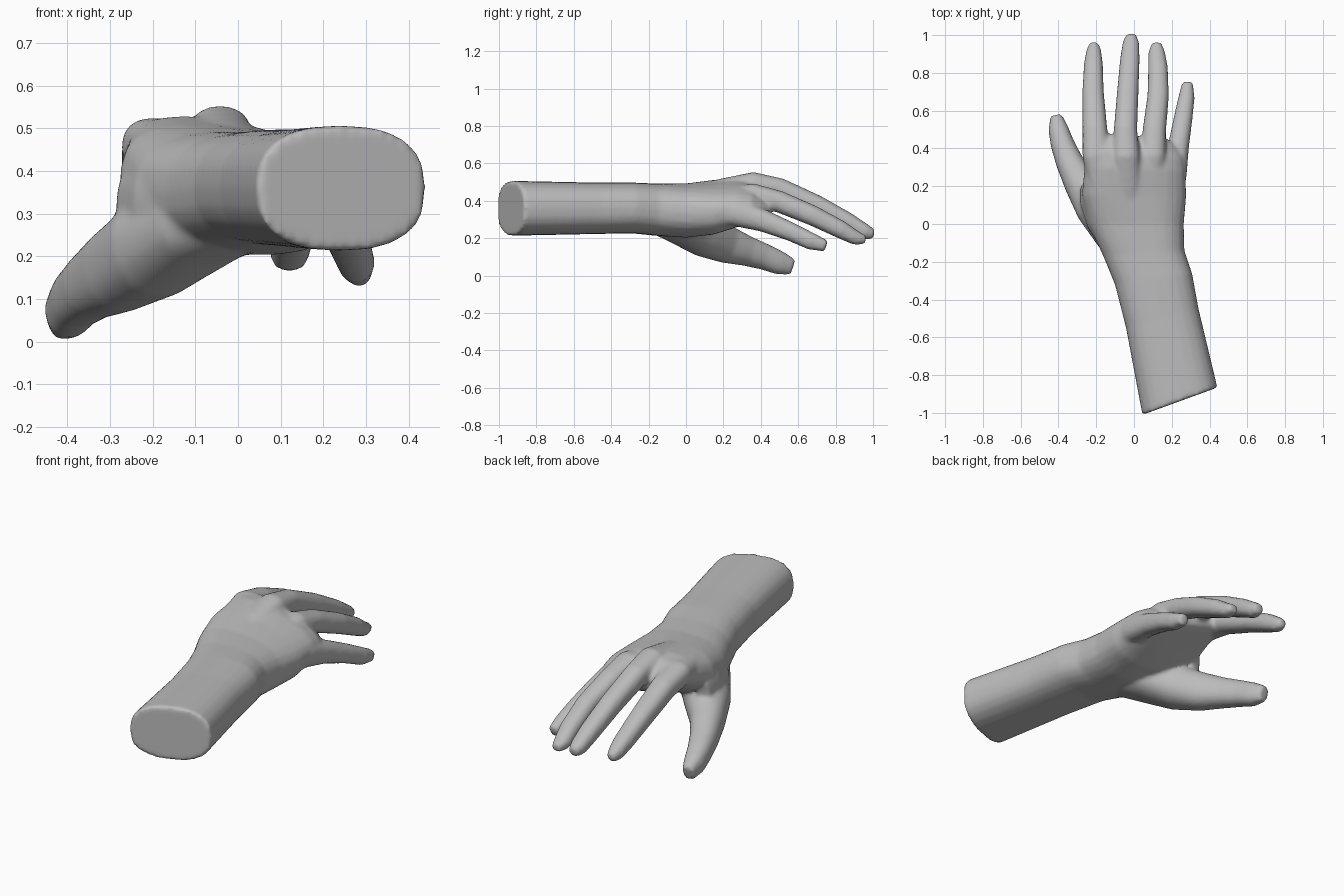
import bpy, bmesh, math
from mathutils import Matrix, Vector, Euler

grey = bpy.data.materials.new("plain_grey")
grey.diffuse_color = (0.5, 0.5, 0.5, 1)
bm = bmesh.new()


def loft(sections, power, sides=24):
    """Closed skin through rounded sections: (centre, half width, half height, rotation)."""
    rings = []
    for centre, hw, hh, rot in sections:
        ring = []
        for i in range(sides):
            a = 2 * math.pi * i / sides
            c, s = math.cos(a), math.sin(a)
            p = Vector((hw * math.copysign(abs(c) ** (2 / power), c), 0,
                        hh * math.copysign(abs(s) ** (2 / power), s)))
            ring.append(bm.verts.new(Vector(centre) + rot @ p))
        rings.append(ring)
    for r0, r1 in zip(rings, rings[1:]):
        for i in range(sides):
            j = (i + 1) % sides
            bm.faces.new((r0[i], r0[j], r1[j], r1[i]))
    bm.faces.new(rings[0][::-1])
    bm.faces.new(rings[-1])


def digit(points):
    """Finger through points (x, y, z, half width, half height) with a rounded tip."""
    sections = []
    for k, (x, y, z, hw, hh) in enumerate(points):
        a = Vector(points[max(k - 1, 0)][:3])
        b = Vector(points[min(k + 1, len(points) - 1)][:3])
        d = (b - a).normalized()
        side = d.cross(Vector((0, 0, 1))).normalized()
        rot = Matrix((side, d, side.cross(d))).transposed()
        sections.append(((x, y, z), hw, hh, rot))
    loft(sections, 2.3)


# Forearm, wrist and palm: x, y, z, half width, half height, yaw, roll
arm = [(.243, -.938, .36, .212, .147, 20, 0),
       (.15, -.50, .36, .199, .138, 14, 0),
       (.103, -.29, .362, .207, .136, 8, 0),
       (.05, -.15, .352, .217, .140, 3, 0),
       (.01, 0, .348, .254, .144, 0, 3),
       (.00, .15, .366, .279, .136, 0, 9),
       (.005, .29, .396, .272, .113, -2, 13),
       (.005, .37, .405, .264, .090, -5, 14),
       (.00, .43, .400, .235, .060, -7, 14),
       (.00, .465, .392, .185, .030, -4, 14)]
loft([((x, y, z), w, h, Euler((0, math.radians(roll), math.radians(yaw))).to_matrix())
      for x, y, z, w, h, yaw, roll in arm], 2.5)

# Index finger
digit([(-.13, .05, .41, .05, .06), (-.18, .22, .445, .065, .066), (-.20, .36, .46, .073, .066),
       (-.207, .50, .43, .066, .06), (-.217, .70, .35, .057, .055), (-.215, .85, .275, .05, .048),
       (-.213, .92, .235, .039, .04), (-.211, .96, .222, .022, .024)])
# Middle finger
digit([(-.02, .03, .42, .06, .06), (-.036, .20, .46, .075, .06), (-.042, .36, .49, .072, .064),
       (-.045, .50, .462, .062, .06), (-.033, .70, .375, .057, .055), (-.022, .87, .285, .052, .049),
       (-.016, .96, .232, .044, .042), (-.015, 1.005, .22, .026, .026)])
# Ring finger
digit([(.06, .05, .40, .06, .06), (.09, .20, .41, .07, .06), (.10, .36, .43, .068, .063),
       (.108, .50, .395, .062, .058), (.128, .68, .32, .057, .054), (.127, .83, .245, .052, .048),
       (.12, .91, .2, .044, .038), (.12, .96, .19, .026, .024)])
# Little finger
digit([(.18, .10, .35, .07, .08), (.215, .27, .335, .065, .072), (.235, .41, .295, .056, .06),
       (.26, .56, .235, .05, .05), (.278, .67, .183, .043, .046), (.284, .75, .158, .029, .031)])
# Thumb and the mound at its root
digit([(.03, -.17, .31, .10, .08), (-.08, -.04, .27, .135, .095), (-.20, .10, .215, .118, .115),
       (-.285, .22, .165, .088, .100), (-.342, .33, .13, .073, .080), (-.378, .42, .1, .063, .07),
       (-.400, .50, .068, .054, .063), (-.412, .57, .045, .032, .044)])
# Flesh between the thumb root and the back of the hand
digit([(-.06, -.14, .33, .09, .10), (-.17, .03, .315, .09, .12), (-.23, .13, .31, .06, .11),
       (-.25, .21, .30, .035, .08)])

bmesh.ops.recalc_face_normals(bm, faces=bm.faces)
mesh = bpy.data.meshes.new("hand")
bm.to_mesh(mesh)
bm.free()
mesh.materials.append(grey)
hand = bpy.data.objects.new("hand_and_forearm", mesh)
bpy.context.collection.objects.link(hand)

# Fuse all parts into one skin and soften the joins
fuse = hand.modifiers.new("fuse", 'REMESH')
fuse.mode = 'VOXEL'
fuse.voxel_size = 0.011
fuse.use_smooth_shade = True
soft = hand.modifiers.new("soften", 'SMOOTH')
soft.factor = 0.5
soft.iterations = 8
